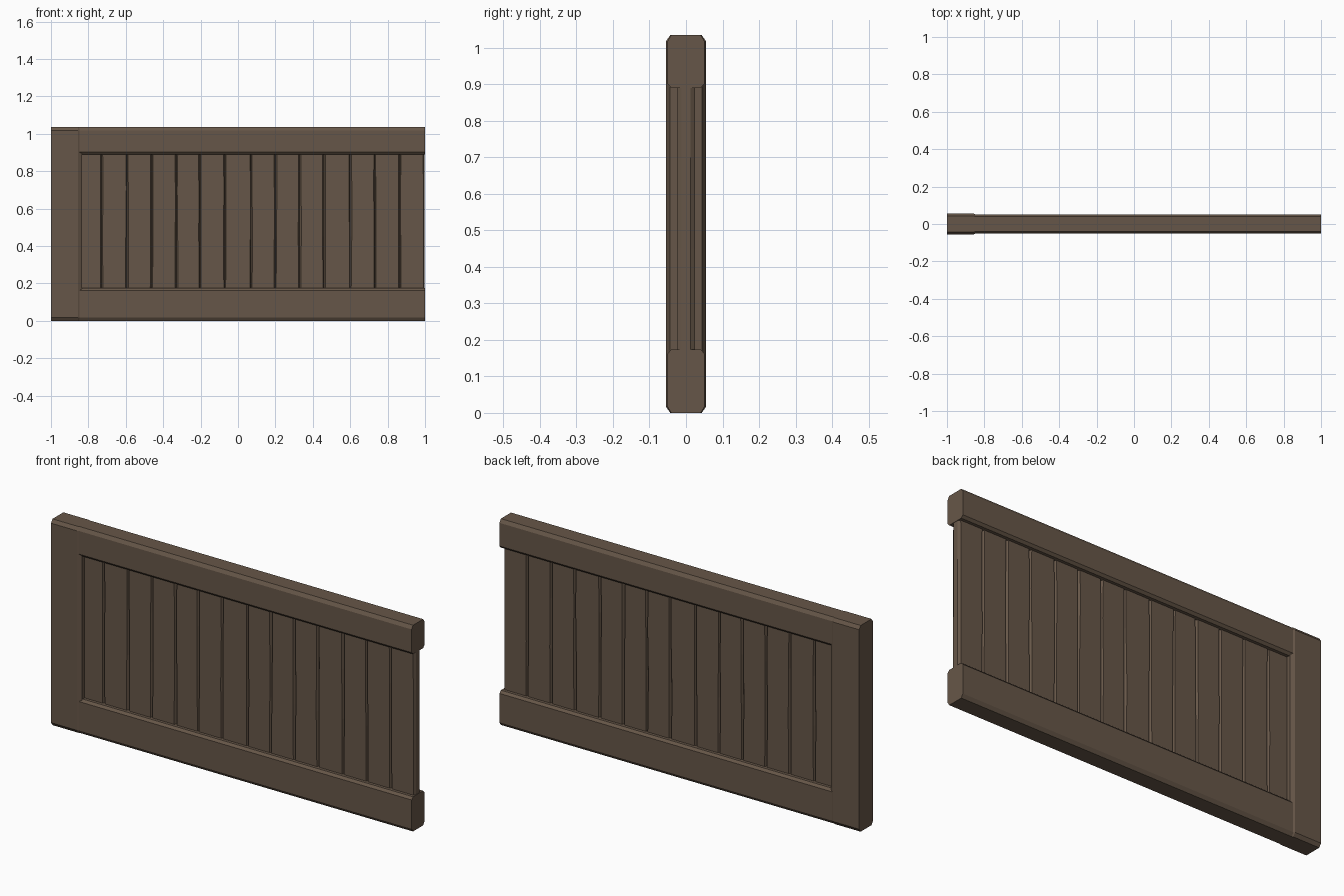
import bpy, bmesh, random
from mathutils import Vector

if "Cube" in bpy.data.objects:
    bpy.data.objects.remove(bpy.data.objects["Cube"])

random.seed(4)
wood = bpy.data.materials.new("dark brown wood")
wood.diffuse_color = (0.134, 0.094, 0.065, 1)
wood.use_nodes = True
wood.node_tree.nodes["Principled BSDF"].inputs["Base Color"].default_value = wood.diffuse_color


def finish(name, bm):
    bmesh.ops.recalc_face_normals(bm, faces=bm.faces)
    me = bpy.data.meshes.new(name)
    bm.to_mesh(me)
    bm.free()
    me.materials.append(wood)
    ob = bpy.data.objects.new(name, me)
    bpy.context.collection.objects.link(ob)
    return ob


def loft(name, rings):
    """Bridge rings of equal point count and cap both ends."""
    bm = bmesh.new()
    vs = [[bm.verts.new(p) for p in r] for r in rings]
    n = len(rings[0])
    for a, b in zip(vs, vs[1:]):
        for i in range(n):
            j = (i + 1) % n
            bm.faces.new((a[i], a[j], b[j], b[i]))
    bm.faces.new(vs[0])
    bm.faces.new(vs[-1])
    return finish(name, bm)


def rail(name, x0, x1, z0, z1, h, cy, cz_low, cz_high):
    """Horizontal beam with chamfered long edges."""
    half = [(h - cy, z0), (h, z0 + cz_low), (h, z1 - cz_high), (h - cy, z1)]
    prof = half + [(-y, z) for y, z in reversed(half)]
    return loft(name, [[(x, y, z) for y, z in prof] for x in (x0, x1)])


# Top and bottom rails
rail("top_rail", -0.86, 1.0, 0.89, 1.035, 0.051, 0.011, 0.012, 0.017)
rail("bottom_rail", -0.86, 1.0, 0.0, 0.174, 0.051, 0.011, 0.017, 0.012)

# End post: inner vertical edges and top/bottom edges chamfered


def post_ring(z, inset):
    h = 0.055 - inset
    return [(-1.0, -h, z), (-0.855, -h, z), (-0.835, -h + 0.011, z),
            (-0.835, h - 0.011, z), (-0.855, h, z), (-1.0, h, z)]


loft("end_post", [post_ring(0, 0.012), post_ring(0.017, 0),
                  post_ring(1.018, 0), post_ring(1.035, 0.012)])

# Plank panel: boards with chamfered edges forming slightly uneven grooves
seams = [-0.85, -0.73, -0.593, -0.461, -0.33, -0.203, -0.07, 0.07, 0.2,
         0.33, 0.46, 0.6, 0.732, 0.865, 0.998]
T = 0.025
for i, (a, b) in enumerate(zip(seams, seams[1:])):
    rings = []
    for z in (0.15, 0.45, 0.7, 0.92):
        c = [random.uniform(0.004, 0.009) for _ in range(4)]
        d = 0.012
        rings.append([(a, -T + d, z), (a + c[0], -T, z), (b - c[1], -T, z),
                      (b, -T + d, z), (b, T - d, z), (b - c[2], T, z),
                      (a + c[3], T, z), (a, T - d, z)])
    loft("plank_%02d" % (i + 1), rings)
